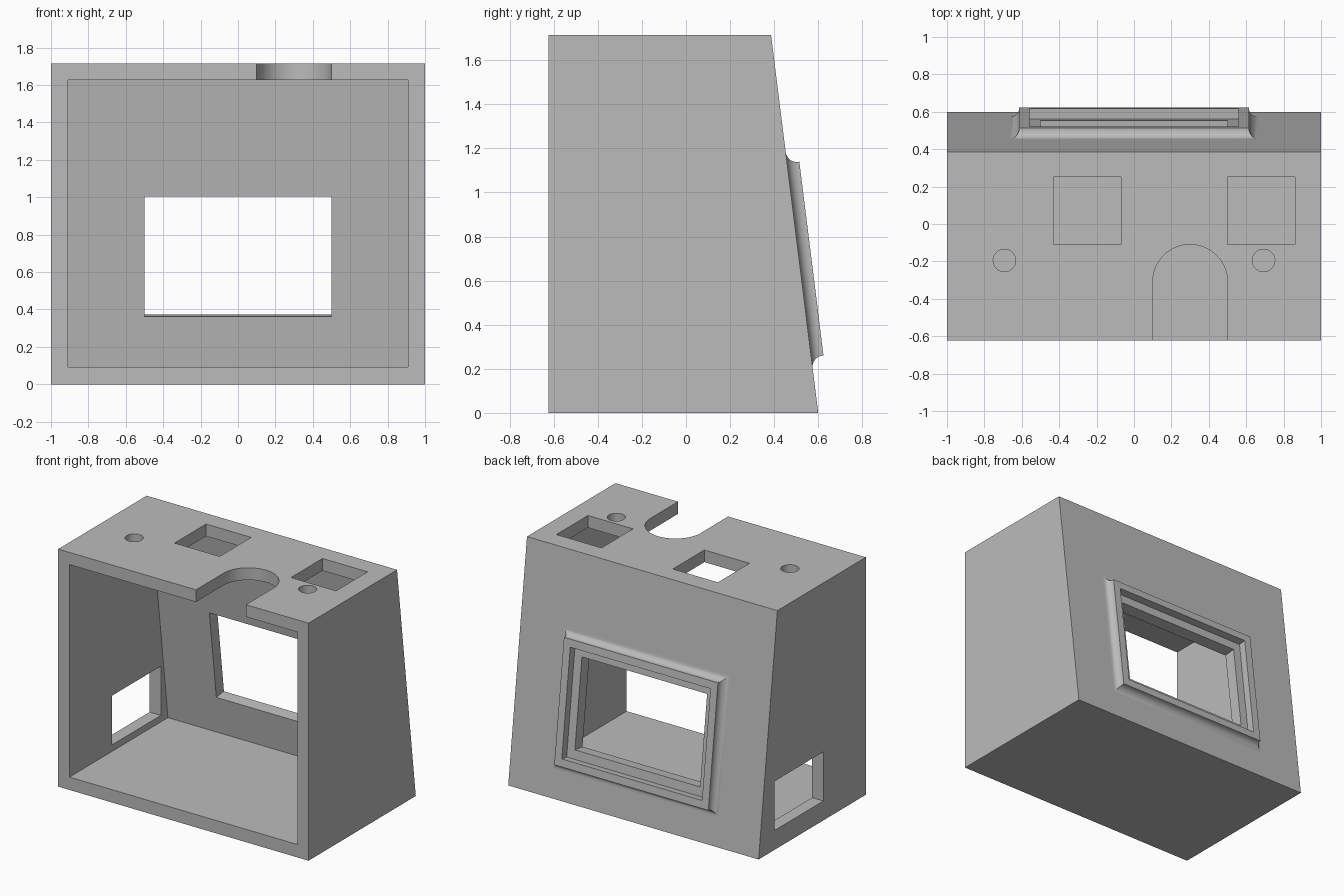
import bpy
import bmesh
from math import atan2, cos, sin, pi
from mathutils import Matrix, Vector

if "Cube" in bpy.data.objects:
    bpy.data.objects.remove(bpy.data.objects["Cube"], do_unlink=True)

FRONT, BACK_LOW, BACK_TOP, HEIGHT = -0.623, 0.60, 0.386, 1.715
WALL = 0.088
SLOPE = (BACK_LOW - BACK_TOP) / HEIGHT
TILT = atan2(BACK_LOW - BACK_TOP, HEIGHT)

grey = bpy.data.materials.new("plain grey")
grey.use_nodes = True
grey.diffuse_color = (0.5, 0.5, 0.5, 1)
grey.node_tree.nodes["Principled BSDF"].inputs["Base Color"].default_value = (0.5, 0.5, 0.5, 1)


def back_y(z):
    return BACK_LOW - SLOPE * z


def finish(name, bm):
    bmesh.ops.recalc_face_normals(bm, faces=bm.faces)
    mesh = bpy.data.meshes.new(name)
    bm.to_mesh(mesh)
    bm.free()
    mesh.materials.append(grey)
    obj = bpy.data.objects.new(name, mesh)
    bpy.context.collection.objects.link(obj)
    return obj


def prism(name, points, offset):
    """Extrude a closed outline by the offset vector."""
    bm = bmesh.new()
    face = bm.faces.new([bm.verts.new(p) for p in points])
    new = bmesh.ops.extrude_face_region(bm, geom=[face])["geom"]
    bmesh.ops.translate(bm, vec=offset, verts=[v for v in new if isinstance(v, bmesh.types.BMVert)])
    return finish(name, bm)


def side_prism(name, outline, half):
    return prism(name, [(-half, y, z) for y, z in outline], (2 * half, 0, 0))


def box(name, x0, x1, y0, y1, z0, z1):
    return prism(name, [(x0, y0, z0), (x1, y0, z0), (x1, y1, z0), (x0, y1, z0)], (0, 0, z1 - z0))


def through_top(name, outline):
    return prism(name, [(x, y, HEIGHT - 0.15) for x, y in outline], (0, 0, 0.3))


def arc(cx, cy, r, start, end, n):
    return [(cx + r * cos(start + (end - start) * i / n),
             cy + r * sin(start + (end - start) * i / n)) for i in range(n + 1)]


# Frame space: x across, y up the sloping wall, z out of the wall
CENTRE_Z = 0.693
out = Vector((0, cos(TILT), sin(TILT)))
up = Vector((0, -sin(TILT), cos(TILT)))
to_wall = Matrix.Translation((0, back_y(CENTRE_Z), CENTRE_Z)) @ Matrix(
    ((1, 0, 0), (0, up.y, out.y), (0, up.z, out.z))).to_4x4()


def wall_rect(half_x, half_y, height):
    return [to_wall @ Vector((sx * half_x, sy * half_y, height))
            for sx, sy in ((-1, -1), (1, -1), (1, 1), (-1, 1))]


# Housing shell with sloping back
housing = side_prism("housing", [(FRONT, 0), (BACK_LOW, 0), (BACK_TOP, HEIGHT), (FRONT, HEIGHT)], 1)

low, high = 0.093, HEIGHT - WALL
cutters = [
    side_prism("cavity", [(FRONT - 0.1, low), (back_y(low) - WALL, low),
                          (back_y(high) - WALL, high), (FRONT - 0.1, high)], 0.91),
    prism("window_opening", wall_rect(0.5, 0.323, -0.2), out * 0.4),
    box("side_opening", -1.1, -0.85, -0.14, 0.42, 0.14, 0.495),
    box("right_top_opening", -0.43, -0.07, -0.11, 0.25, HEIGHT - 0.15, HEIGHT + 0.1),
    box("left_top_opening", 0.5, 0.86, -0.11, 0.25, HEIGHT - 0.15, HEIGHT + 0.1),
    through_top("notch", [(0.5, FRONT - 0.1)] + arc(0.3, -0.31, 0.2, 0, pi, 32) + [(0.1, FRONT - 0.1)]),
]
for x in (-0.693, 0.693):
    cutters.append(through_top("screw_hole", arc(x, -0.195, 0.06, 0, 2 * pi, 32)[:-1]))

for cutter in cutters:
    cutter.hide_render = True
    mod = housing.modifiers.new(cutter.name, "BOOLEAN")
    mod.operation = "DIFFERENCE"
    mod.solver = "EXACT"
    mod.object = cutter
    bpy.context.view_layer.objects.active = housing
    bpy.ops.object.modifier_apply(modifier=mod.name)
    bpy.data.objects.remove(cutter, do_unlink=True)

# Raised window frame: concave cove outside, flat rim, straight recess inside
COVE, RIM = 0.05, 0.056
profile = [(COVE - COVE * sin(t * pi / 20), COVE - COVE * cos(t * pi / 20)) for t in range(11)]
profile += [(0, RIM), (-0.055, RIM), (-0.055, -0.002)]
bm = bmesh.new()
rings = [[bm.verts.new(p) for p in wall_rect(0.615 + grow, 0.443 + grow, h)] for grow, h in profile]
for a, b in zip(rings, rings[1:]):
    for i in range(4):
        j = (i + 1) % 4
        bm.faces.new((a[i], a[j], b[j], b[i]))
# Hidden underside closes the ring so its normals face outward
for i in range(4):
    j = (i + 1) % 4
    bm.faces.new((rings[-1][i], rings[-1][j], rings[0][j], rings[0][i]))
frame = finish("window_frame", bm)

for obj in (housing, frame):
    bpy.ops.object.select_all(action="DESELECT")
    obj.select_set(True)
    bpy.context.view_layer.objects.active = obj
    bpy.ops.object.shade_smooth_by_angle(angle=pi / 6)
